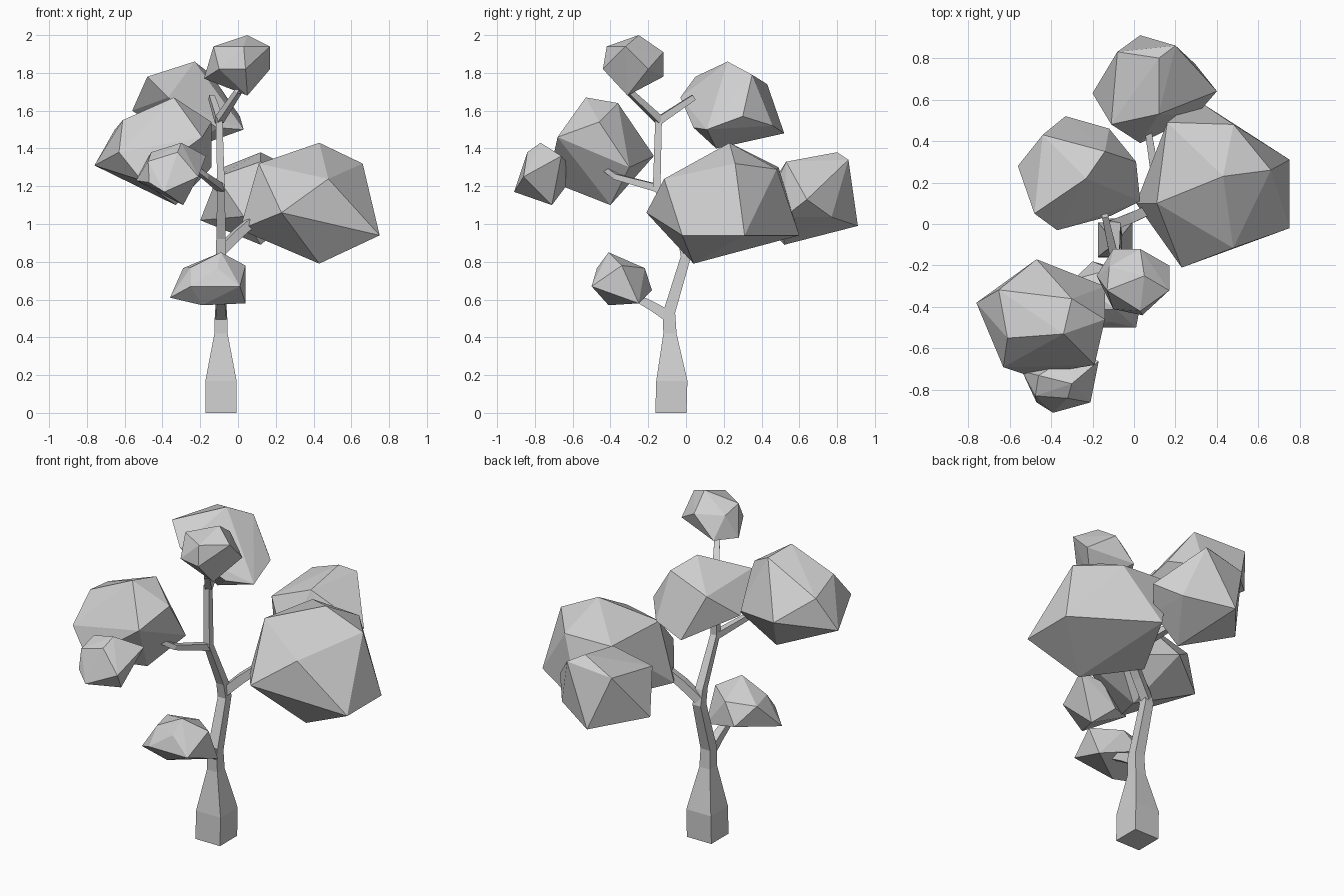
import bpy, bmesh
from mathutils import Vector

if "Cube" in bpy.data.objects:
    bpy.data.objects.remove(bpy.data.objects["Cube"], do_unlink=True)

# One plain colour for the whole tree
grey = bpy.data.materials.new("light_grey")
grey.use_nodes = True
grey.diffuse_color = (0.63, 0.63, 0.63, 1)
grey.node_tree.nodes["Principled BSDF"].inputs["Base Color"].default_value = grey.diffuse_color


def finish(name, bm):
    """Turn a bmesh into a flat-shaded object."""
    bmesh.ops.recalc_face_normals(bm, faces=bm.faces[:])
    mesh = bpy.data.meshes.new(name)
    bm.to_mesh(mesh)
    bm.free()
    mesh.materials.append(grey)
    obj = bpy.data.objects.new(name, mesh)
    bpy.context.collection.objects.link(obj)
    return obj


def limb(name, path, widths, upright=False):
    """Loft square rings along a path; upright keeps the rings level."""
    bm = bmesh.new()
    points = [Vector(p) for p in path]
    rings = []
    for i, (point, width) in enumerate(zip(points, widths)):
        along = points[min(i + 1, len(points) - 1)] - points[max(i - 1, 0)]
        if upright:
            side, other = Vector((1, 0, 0)), Vector((0, 1, 0))
        else:
            side = along.cross(Vector((0, 0, 1))).normalized()
            other = side.cross(along).normalized()
        corners = ((-1, -1), (1, -1), (1, 1), (-1, 1))
        rings.append([bm.verts.new(point + (side * a + other * b) * width / 2)
                      for a, b in corners])
    for low, high in zip(rings, rings[1:]):
        for k in range(4):
            n = (k + 1) % 4
            bm.faces.new((low[k], low[n], high[n], high[k]))
    bm.faces.new(rings[0][::-1])
    bm.faces.new(rings[-1])
    return finish(name, bm)


def clump(name, low, high, corners):
    """Fit an icosahedron to a box, pull its nearest vertices to the corners, wrap it."""
    low, high = Vector(low), Vector(high)
    middle, half = (low + high) / 2, (high - low) / 2
    bm = bmesh.new()
    bmesh.ops.create_icosphere(bm, subdivisions=1, radius=1)
    free = list(bm.verts)
    for vert in free:
        vert.co = middle + vert.co * half * 0.98
    for corner in map(Vector, corners):
        nearest = min(free, key=lambda v: (v.co - corner).length)
        nearest.co = corner
        free.remove(nearest)
    # Loose vertices sit a little inside so the pulled corners shape the outline
    for vert in free:
        vert.co = middle + (vert.co - middle) * 0.92
    hull = bmesh.ops.convex_hull(bm, input=bm.verts[:])
    inside = {g for g in hull["geom_interior"] if isinstance(g, bmesh.types.BMVert)}
    bmesh.ops.delete(bm, geom=list(inside), context="VERTS")
    return finish(name, bm)


# Trunk with a thick foot and a gentle sway
limb("trunk",
     [(-.09, -.08, 0), (-.09, -.075, .17), (-.09, -.085, .42), (-.09, -.09, .53),
      (-.09, 0, .83), (-.09, -.02, .92), (-.09, -.155, 1.2), (-.1, -.145, 1.56)],
     [.165, .165, .07, .065, .055, .05, .04, .035], upright=True)

# Branches
limb("low_branch", [(-.09, -.09, .51), (-.09, -.17, .56), (-.09, -.3, .63)], [.06, .05, .035])
limb("left_branch", [(-.09, 0, .86), (0, .035, .95), (.14, .1, 1.07)], [.05, .05, .045])
limb("back_branch", [(.13, .09, 1.06), (.1, .25, 1.06), (.06, .5, 1.1)], [.045, .04, .03])
limb("front_branch", [(-.09, -.15, 1.19), (-.17, -.37, 1.25), (-.3, -.5, 1.35)], [.04, .03, .025])
limb("crown_front_branch", [(-.1, -.14, 1.55), (0, -.3, 1.7), (.02, -.3, 1.78)], [.04, .03, .025])
limb("crown_back_branch", [(-.1, -.14, 1.55), (-.14, .04, 1.67)], [.04, .03])

# Leaf clumps
clump("top_leaves", (-.18, -.45, 1.68), (.17, -.12, 2),
      [(.05, -.25, 2), (.17, -.32, 1.94), (.17, -.2, 1.82), (.05, -.31, 1.68),
       (-.18, -.25, 1.77), (-.13, -.32, 1.94), (.03, -.42, 1.94), (-.1, -.41, 1.82),
       (.04, -.44, 1.82), (.03, -.12, 1.91), (-.1, -.12, 1.78)])
clump("upper_back_leaves", (-.56, -.04, 1.4), (.03, .52, 1.86),
      [(-.23, .22, 1.86), (-.44, .43, 1.74), (-.33, .52, 1.48), (-.48, .05, 1.78),
       (-.56, .28, 1.6), (-.37, -.03, 1.67), (.03, .11, 1.5), (-.14, .35, 1.79),
       (-.12, .46, 1.52), (.01, .3, 1.57), (-.11, .04, 1.51), (-.25, .16, 1.4)])
clump("large_left_leaves", (.01, -.21, .79), (.76, .6, 1.43),
      [(.43, .23, 1.43), (.66, .26, 1.32), (.23, -.21, 1.06), (.11, .1, 1.32),
       (.16, .49, 1.3), (.3, .6, .94), (.48, .48, 1.29), (.75, .31, .94),
       (.75, -.02, .94), (.43, .04, .79), (.01, .1, .97)])
clump("back_leaves", (-.2, .38, .89), (.4, .91, 1.38),
      [(.03, .91, .99), (-.08, .83, 1.3), (.12, .8, 1.38), (.2, .86, 1.34),
       (.4, .64, 1.13), (-.2, .63, 1.02), (-.11, .48, 1.25), (.12, .53, 1.33),
       (.12, .52, .89), (.03, .39, 1.04)])
clump("front_right_leaves", (-.76, -.73, 1.1), (-.14, -.17, 1.67),
      [(-.34, -.53, 1.67), (-.3, -.36, 1.64), (-.47, -.17, 1.36), (-.76, -.38, 1.31),
       (-.61, -.55, 1.55), (-.63, -.69, 1.38), (-.51, -.73, 1.23), (-.19, -.68, 1.46),
       (-.14, -.46, 1.54), (-.14, -.3, 1.3), (-.33, -.4, 1.1)])
clump("small_front_leaves", (-.54, -.91, 1.1), (-.17, -.6, 1.43),
      [(-.3, -.77, 1.43), (-.46, -.73, 1.38), (-.32, -.84, 1.38), (-.47, -.86, 1.22),
       (-.39, -.91, 1.17), (-.54, -.71, 1.23), (-.21, -.86, 1.25), (-.17, -.66, 1.36),
       (-.29, -.71, 1.1)])
clump("low_leaves", (-.36, -.51, .57), (.04, -.18, .85),
      [(-.09, -.41, .85), (.04, -.34, .78), (.01, -.5, .67), (.04, -.25, .58),
       (-.36, -.41, .61), (-.25, -.42, .77), (-.25, -.5, .67), (-.2, -.18, .65),
       (-.19, -.41, .57)])
